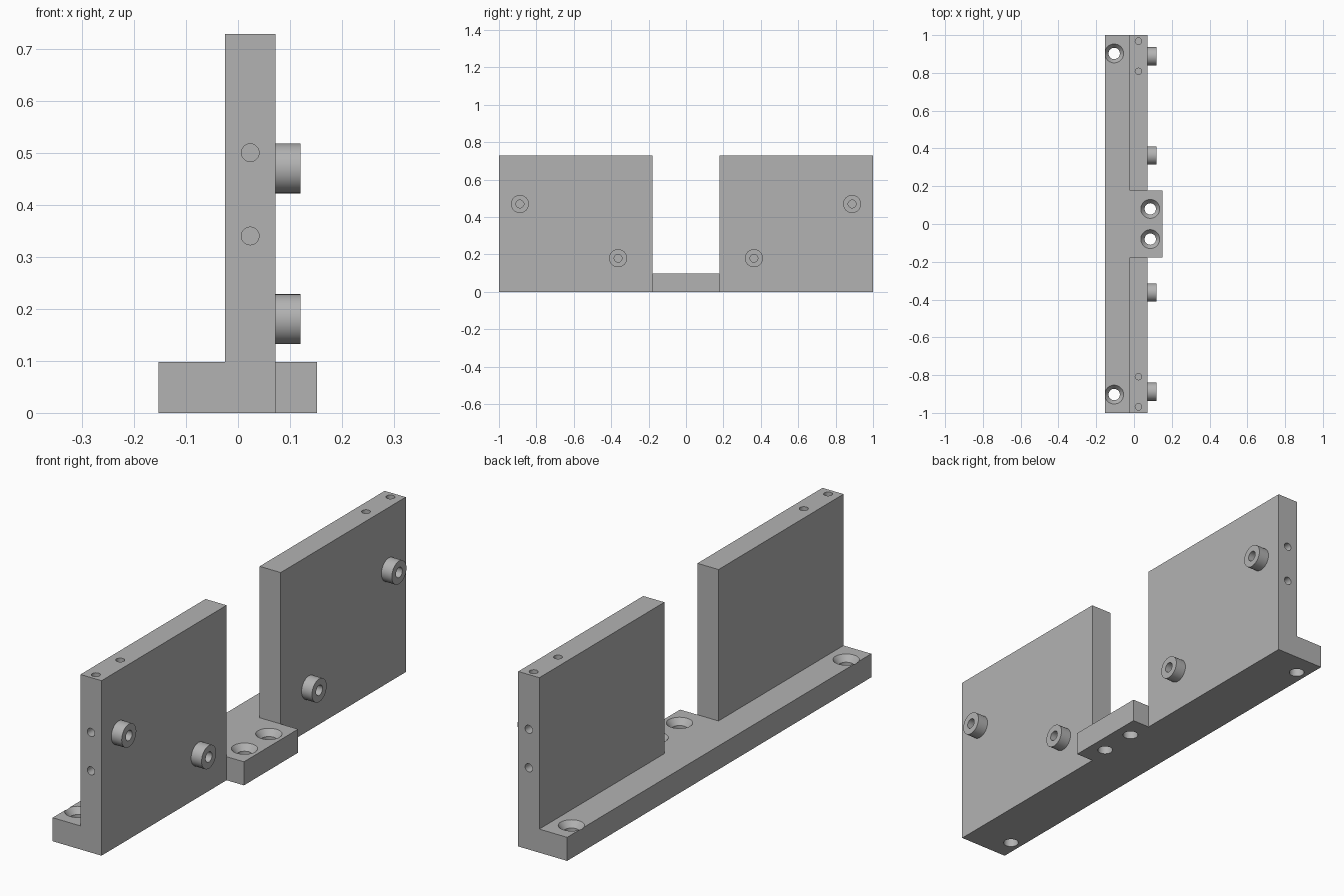
import bpy, bmesh, math
from mathutils import Vector

cube = bpy.data.objects.get("Cube")
if cube:
    bpy.data.objects.remove(cube, do_unlink=True)

grey = bpy.data.materials.new("machined grey")
grey.use_nodes = True
colour = (0.45, 0.45, 0.45, 1)
grey.diffuse_color = colour
grey.node_tree.nodes["Principled BSDF"].inputs["Base Color"].default_value = colour

FOOT_X, WALL_X0, WALL_X1, TAB_X = -0.153, -0.025, 0.072, 0.152
TAB_Y, BASE_Z, TOP_Z = 0.178, 0.098, 0.728
MID_X = (WALL_X0 + WALL_X1) / 2


def make_object(name, bm):
    bmesh.ops.recalc_face_normals(bm, faces=bm.faces)
    mesh = bpy.data.meshes.new(name)
    bm.to_mesh(mesh)
    bm.free()
    mesh.materials.append(grey)
    obj = bpy.data.objects.new(name, mesh)
    bpy.context.collection.objects.link(obj)
    return obj


def prism(name, outline, depth):
    """Extrude a closed outline of 3D points along a vector."""
    bm = bmesh.new()
    face = bm.faces.new([bm.verts.new(p) for p in outline])
    new = bmesh.ops.extrude_face_region(bm, geom=[face])["geom"]
    bmesh.ops.translate(bm, vec=depth,
                        verts=[g for g in new if isinstance(g, bmesh.types.BMVert)])
    return make_object(name, bm)


def turned(bm, origin, axis, profile, sides=40):
    """Add a closed turned solid with (radius, height) rings along an axis."""
    spin = Vector((0, 0, 1)).rotation_difference(Vector(axis))
    rings = []
    for r, h in profile:
        angles = [2 * math.pi * i / sides for i in range(sides)]
        rings.append([bm.verts.new(Vector(origin) + spin @ Vector(
            (r * math.cos(a), r * math.sin(a), h))) for a in angles])
    for low, high in zip(rings, rings[1:]):
        for i in range(sides):
            j = (i + 1) % sides
            bm.faces.new((low[i], low[j], high[j], high[i]))
    bm.faces.new(rings[0])
    bm.faces.new(rings[-1])


def boolean(obj, other, operation):
    mod = obj.modifiers.new(operation.lower(), "BOOLEAN")
    mod.operation, mod.solver, mod.object = operation, "EXACT", other
    bpy.context.view_layer.update()
    with bpy.context.temp_override(object=obj, active_object=obj):
        bpy.ops.object.modifier_apply(modifier=mod.name)


# Foot plate with the projecting centre tab
foot = [(FOOT_X, -1), (WALL_X1, -1), (WALL_X1, -TAB_Y), (TAB_X, -TAB_Y),
        (TAB_X, TAB_Y), (WALL_X1, TAB_Y), (WALL_X1, 1), (FOOT_X, 1)]
bracket = prism("bracket_body", [(x, y, 0) for x, y in foot], (0, 0, BASE_Z))

# Two upright walls, joined into the foot
walls = [(-1, 0), (1, 0), (1, TOP_Z), (TAB_Y, TOP_Z), (TAB_Y, BASE_Z),
         (-TAB_Y, BASE_Z), (-TAB_Y, TOP_Z), (-1, TOP_Z)]
uprights = prism("uprights", [(WALL_X0, y, z) for y, z in walls],
                 (WALL_X1 - WALL_X0, 0, 0))
boolean(bracket, uprights, "UNION")
bpy.data.objects.remove(uprights, do_unlink=True)

# All drilled holes as one cutter
bm = bmesh.new()
countersunk = [(0.03, -0.15), (0.03, -0.025), (0.05, 0), (0.05, 0.02)]
pin_hole = [(0.017, -0.08), (0.017, 0.02)]
boss_hole = [(0.021, -0.025), (0.021, 0.1)]
boss_spots = [(side * y, z) for side in (-1, 1)
              for y, z in ((0.888, 0.47), (0.363, 0.18))]
for side in (-1, 1):
    for x, y in ((-0.105, 0.903), (0.086, 0.08)):
        turned(bm, (x, side * y, BASE_Z), (0, 0, 1), countersunk)
    for y in (0.968, 0.808):
        turned(bm, (MID_X, side * y, TOP_Z), (0, 0, 1), pin_hole)
    for z in (0.5, 0.34):
        turned(bm, (MID_X, side, z), (0, side, 0), pin_hole)
for y, z in boss_spots:
    turned(bm, (WALL_X1, y, z), (1, 0, 0), boss_hole)
drills = make_object("drill_cutter", bm)
drills.hide_render = True
boolean(bracket, drills, "DIFFERENCE")

# Round bored bosses on the wall faces
parts = [bracket]
for number, (y, z) in enumerate(boss_spots, 1):
    bm = bmesh.new()
    turned(bm, (WALL_X1, y, z), (1, 0, 0), [(0.048, 0), (0.048, 0.048)])
    boss = make_object(f"boss_{number}", bm)
    boolean(boss, drills, "DIFFERENCE")
    parts.append(boss)
bpy.data.objects.remove(drills, do_unlink=True)

# Smooth bores, crisp edges
bpy.ops.object.select_all(action="DESELECT")
for part in parts:
    part.select_set(True)
bpy.context.view_layer.objects.active = bracket
bpy.ops.object.shade_smooth_by_angle(angle=math.radians(30))
